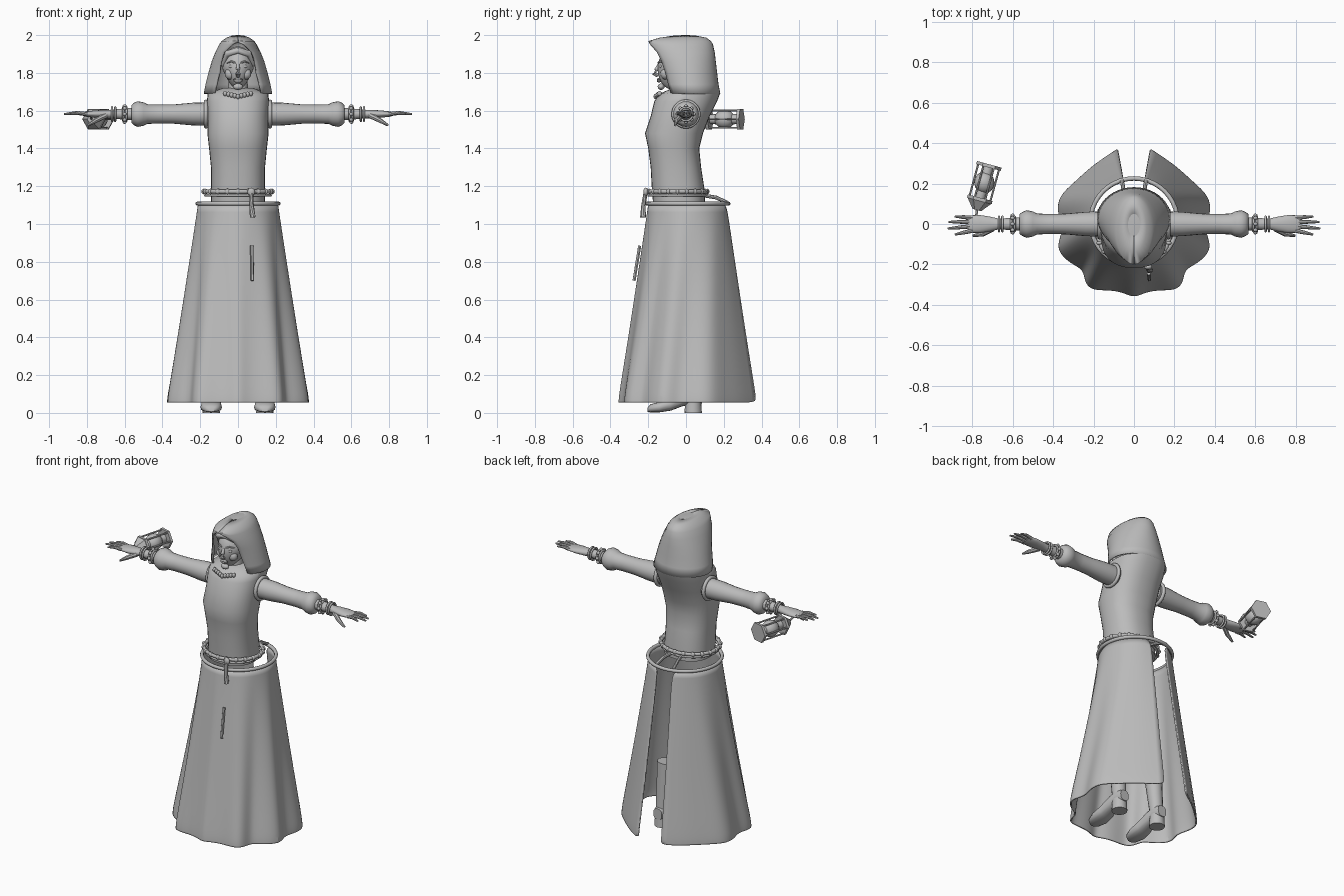
import bpy, bmesh
from math import sin, cos, pi, asin, radians
from mathutils import Vector

if "Cube" in bpy.data.objects:
    bpy.data.objects.remove(bpy.data.objects["Cube"])

grey = bpy.data.materials.new("plain grey")
grey.use_nodes = True
grey.diffuse_color = (0.5, 0.5, 0.5, 1)
grey.node_tree.nodes["Principled BSDF"].inputs["Base Color"].default_value = (0.5, 0.5, 0.5, 1)


def finish(ob, name, angle=40):
    ob.name = name
    ob.data.materials.append(grey)
    bpy.ops.object.select_all(action='DESELECT')
    ob.select_set(True)
    bpy.context.view_layer.objects.active = ob
    bpy.ops.object.shade_smooth_by_angle(angle=radians(angle))
    return ob


def loft(name, rings, closed=True, caps=True, angle=40):
    """Skin a list of equal-length point rings."""
    bm = bmesh.new()
    rows = [[bm.verts.new(p) for p in ring] for ring in rings]
    n = len(rows[0])
    for a, b in zip(rows, rows[1:]):
        for i in range(n if closed else n - 1):
            j = (i + 1) % n
            bm.faces.new((a[i], a[j], b[j], b[i]))
    if caps and closed:
        bm.faces.new(rows[0][::-1])
        bm.faces.new(rows[-1])
    bmesh.ops.recalc_face_normals(bm, faces=bm.faces)
    me = bpy.data.meshes.new(name)
    bm.to_mesh(me)
    bm.free()
    ob = bpy.data.objects.new(name, me)
    bpy.context.collection.objects.link(ob)
    return finish(ob, name, angle)


def modify(ob, kind, **settings):
    mod = ob.modifiers.new(kind.title(), kind)
    for key, value in settings.items():
        setattr(mod, key, value)


def tube(name, pts, radii, n=10):
    """Round tube through points, one radius per point."""
    pts = [Vector(p) for p in pts]
    rings = []
    for i, p in enumerate(pts):
        d = pts[min(i + 1, len(pts) - 1)] - pts[max(i - 1, 0)]
        q = d.to_track_quat('Z', 'Y')
        rings.append([p + q @ Vector((cos(2 * pi * k / n), sin(2 * pi * k / n), 0)) * radii[i]
                      for k in range(n)])
    return loft(name, rings)


def ball(name, loc, size, seg=16):
    bpy.ops.mesh.primitive_uv_sphere_add(segments=seg, ring_count=seg // 2 + 2, radius=1, location=loc)
    ob = bpy.context.object
    ob.scale = size
    return finish(ob, name, 60)


def hoop(name, loc, radius, thick, rot=(0, 0, 0), scale=(1, 1, 1)):
    bpy.ops.mesh.primitive_torus_add(location=loc, rotation=rot, major_radius=radius,
                                     minor_radius=thick, major_segments=40, minor_segments=8)
    ob = bpy.context.object
    ob.scale = scale
    return finish(ob, name, 60)


# Bodice: stacked oval sections (z, half width, front y, back y)
body = [(1.12, .143, -.175, .1), (1.17, .143, -.18, .1), (1.3, .143, -.187, .08),
        (1.4, .153, -.2, .07), (1.48, .162, -.217, .09), (1.57, .16, -.187, .125),
        (1.65, .165, -.168, .165), (1.69, .16, -.14, .18), (1.72, .08, -.07, .12)]


def power(v, e):
    return abs(v) ** e * (1 if v >= 0 else -1)


def oval(z, w, yf, yb, n=32, e=.85):
    return [(w * power(cos(a), e), (yf + yb) / 2 + (yb - yf) / 2 * power(sin(a), e), z)
            for a in (2 * pi * k / n for k in range(n))]


loft("bodice", [oval(*s) for s in body], angle=60)

# Hood: open-fronted sections (z, half width, front y, back y, half opening)
hood = [(1.69, .182, -.08, .182, .125), (1.74, .172, -.095, .172, .115), (1.8, .157, -.11, .165, .1),
        (1.86, .14, -.13, .158, .092), (1.91, .12, -.155, .152, .075), (1.95, .1, -.19, .143, .03),
        (1.968, .087, -.2, .133, .002), (1.986, .062, -.14, .108, .001), (1.998, .03, -.06, .05, .001)]
rings = []
for z, w, yf, yb, gap in hood:
    end = pi - asin(gap / w)
    rings.append([(w * sin(t * end), yb - (yb - yf) * (1 - cos(t * end)) / (1 - cos(end)), z)
                  for t in (k / 16 - 1 for k in range(33))])
cloth = loft("hood", rings, closed=False, angle=60)
modify(cloth, 'SOLIDIFY', thickness=.01, offset=-1)
loft("hood_crown", [rings[-1][:-1], [(x * .1, y * .1, 2) for x, y, z in rings[-1][:-1]]], angle=60)

# Head and face
head = ball("head", (0, -.05, 1.825), (.083, .1, .115), 32)
for v in head.data.vertices:
    if v.co.z < 0:
        v.co.x *= 1 + .42 * v.co.z
        v.co.y -= .12 * v.co.z ** 2 * (v.co.y < .3)
tube("neck", [(0, -.03, 1.68), (0, -.03, 1.77)], [.055, .05], 16)
tube("nose", [(0, -.143, 1.845), (0, -.158, 1.815), (0, -.168, 1.797), (0, -.148, 1.785)],
     [.008, .011, .013, .011])
for z, r in ((1.766, .007), (1.757, .008)):
    ball("lip", (0, -.143, z), (.024, .011, r))
ball("chin", (0, -.132, 1.727), (.026, .018, .017))
for s in (1, -1):
    ball("eye", (s * .033, -.132, 1.834), (.017, .01, .009))
    tube("eyebrow", [(s * .014, -.146, 1.853), (s * .037, -.138, 1.861), (s * .06, -.115, 1.852)],
         [.005, .006, .003], 8)
    ball("cheek", (s * .042, -.11, 1.795), (.028, .025, .03))
tube("hair", [(-.075, -.07, 1.84), (-.06, -.11, 1.9), (0, -.125, 1.92), (.06, -.11, 1.9), (.075, -.07, 1.84)],
     [.014, .018, .018, .018, .014])
for k in range(9):
    ball("collar_frill", ((k - 4) * .017, -.16 + abs(k - 4) * .005, 1.675 + abs(k - 4) * .004), (.011, .012, .014), 10)

# Arms: sections along x (x, half depth, half height)
arm = [(.15, .062, .062), (.24, .06, .06), (.34, .051, .051), (.42, .049, .05), (.48, .052, .052),
       (.5, .062, .062), (.53, .068, .068), (.55, .06, .06), (.565, .05, .045)]
hand = [(.54, .034, .034), (.62, .029, .028), (.67, .027, .023), (.71, .036, .022),
        (.76, .044, .019), (.805, .043, .014), (.82, .036, .009)]
fingers = [(-.033, .885, -.052), (-.011, .92, -.022), (.011, .915, .01), (.031, .885, .037)]


def limb(name, rows, s):
    loft(name, [[(s * x, ry * cos(a), 1.582 + rz * sin(a)) for a in (2 * pi * k / 20 for k in range(20))]
                for x, ry, rz in rows], angle=60)


for s in (1, -1):
    limb("sleeve", arm, s)
    limb("hand", hand, s)
    hoop("armhole_trim", (s * .17, 0, 1.582), .066, .011, (0, pi / 2, 0))
    for y, tip, ty in fingers:
        tube("finger", [(s * .8, y, 1.582), (s * (.8 + tip) / 2, (y + ty) / 2, 1.588), (s * tip, ty, 1.582)],
             [.011, .0095, .005], 8)
    tube("thumb", [(s * .7, -.022, 1.575), (s * .75, -.05, 1.55), (s * .795, -.058, 1.522)],
         [.016, .013, .006], 8)
    # Bracelets with beads
    for x in (.59, .607, .65, .667):
        hoop("bracelet", (s * x, 0, 1.582), .036, .006, (0, pi / 2, 0))
    for k in range(8):
        a = k * pi / 4
        ball("bracelet_bead", (s * .6, .042 * cos(a), 1.582 + .042 * sin(a)), (.011, .01, .01), 8)

# Skirt: fluted hem outline, mirrored, drawn up to a round waist with a slit behind
hem = [(0, -.362), (.05, -.335), (.12, -.322), (.205, -.325), (.24, -.29), (.245, -.22), (.31, -.195),
       (.385, -.125), (.352, -.05), (.355, 0), (.375, .06), (.37, .135), (.29, .205), (.2, .29), (.08, .368)]
half = []
for i, (x, y) in enumerate(hem):
    a = radians(-90 + 166 * i / (len(hem) - 1))
    half.append(((.21 * cos(a), .01 + .208 * sin(a)), (x, y)))
outline = [((-p[0], p[1]), (-q[0], q[1])) for p, q in half[:0:-1]] + half
rings = []
for z, t in ((1.1, 0), (.95, .14), (.7, .38), (.4, .67), (.16, .92), (.085, .99), (.055, 1)):
    rings.append([(p[0] + (q[0] - p[0]) * t, p[1] + (q[1] - p[1]) * t, z) for p, q in outline])
skirt = loft("skirt", rings, closed=False, angle=70)
modify(skirt, 'SUBSURF', levels=2, render_levels=2)
modify(skirt, 'SOLIDIFY', thickness=.008, offset=0)

# Belts
hoop("skirt_ring", (0, .01, 1.108), .215, .011)
hoop("upper_belt", (0, -.045, 1.172), .17, .011, scale=(1.04, .92, 1))
hoop("lower_belt", (0, -.045, 1.152), .165, .007, scale=(1.04, .93, 1))
for k in range(20):
    a = 2 * pi * k / 20
    ball("belt_bead", (.18 * cos(a), -.045 + .158 * sin(a), 1.172), (.015, .011, .015), 10)
for s in (1, -1):
    tube("back_clasp", [(s * .035, .1, 1.15), (s * .05, .16, 1.14), (s * .06, .215, 1.115)], [.01] * 3, 8)

# Hanging belt end and tassel
ball("buckle", (.07, -.213, 1.17), (.02, .013, .022))
tube("belt_tail", [(.07, -.215, 1.16), (.072, -.225, 1.1), (.078, -.228, 1.035)], [.011, .012, .016], 8)
tube("tassel_strip", [(.073, -.245, .885), (.076, -.275, .7)], [.009, .009], 6)

# Shoes: sections along y (y, half width, bottom, top)
shoe = [(-.205, .018, .006, .025), (-.19, .042, .003, .045), (-.14, .057, .003, .058),
        (-.08, .052, .012, .08), (-.02, .04, .035, .12), (.04, .042, .045, .13), (.085, .03, .05, .12)]
for s in (1, -1):
    loft("shoe", [[(s * .142 + w * cos(a), y, (lo + hi) / 2 + (hi - lo) / 2 * power(sin(a), .7))
                   for a in (2 * pi * k / 16 for k in range(16))] for y, w, lo, hi in shoe], angle=50)
    tube("shoe_heel", [(s * .142, .038, 0), (s * .142, .038, .07)], [.046, .042], 16)
    tube("shoe_shaft", [(s * .142, .035, .09), (s * .138, .025, .2), (s * .13, .01, .4)], [.04, .045, .055], 16)

# Hourglass lantern lying behind the right hand
near, far = Vector((-.762, .122, 1.555)), Vector((-.717, .287, 1.555))
axis = (far - near).normalized()
side = axis.cross(Vector((0, 0, 1)))
tube("lantern_base", [far - axis * .008, far + axis * .008], [.063, .063], 6)
tube("lantern_top", [near - axis * .008, near + axis * .008], [.063, .063], 6)
tube("lantern_cap", [near - axis * .008, near - axis * .055], [.06, .022], 6)
ball("lantern_globe", near.lerp(far, .5), (.05, .055, .05))
tube("lantern_glass", [near, near.lerp(far, .5), far], [.025, .03, .025], 12)
for k in range(6):
    a = k * pi / 3
    off = side * (.053 * cos(a)) + Vector((0, 0, .053 * sin(a)))
    tube("lantern_rod", [near + off, far + off], [.005, .005], 6)
tube("lantern_handle", [near - axis * .05, Vector((-.78, .035, 1.57)), Vector((-.79, .0, 1.575))], [.006] * 3, 6)
